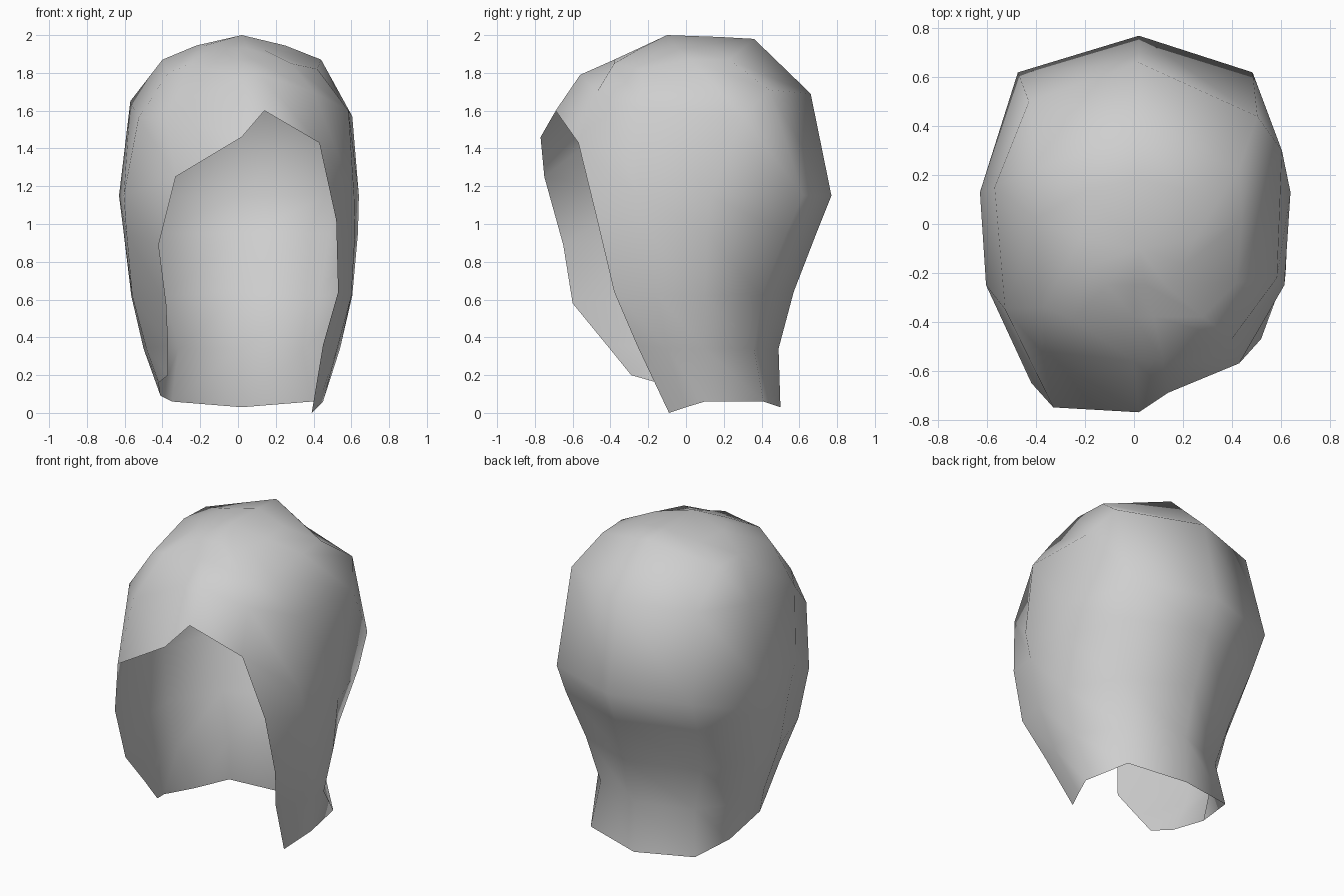
import bpy
import bmesh

cube = bpy.data.objects.get("Cube")
if cube:
    bpy.data.objects.remove(cube, do_unlink=True)

# One grey for the whole shell
grey = bpy.data.materials.new("mid_grey")
grey.use_nodes = True
colour = (0.62, 0.62, 0.62, 1.0)
grey.diffuse_color = colour
grey.node_tree.nodes["Principled BSDF"].inputs["Base Color"].default_value = colour

# Mirrored contour of each level, nape to crown:
# sideways lean, z, back (y, z), rear corner (x, y), side (x, y), temple (x, y)
levels = [
    (0.02, 0.06, (0.50, 0.03), (0.37, 0.41), (0.43, 0.10), (0.41, 0.00)),
    (0.02, 0.34, (0.49, 0.34), (0.335, 0.36), (0.52, 0.10), (0.505, -0.10)),
    (0.02, 0.62, (0.57, 0.64), (0.41, 0.40), (0.585, 0.10), (0.58, -0.15)),
    (0.015, 0.95, (0.69, 0.95), (0.47, 0.53), (0.62, 0.11), (0.605, -0.20)),
    (0.005, 1.15, (0.77, 1.15), (0.48, 0.62), (0.635, 0.13), (0.61, -0.25)),
    (0.02, 1.65, (0.66, 1.69), (0.455, 0.50), (0.59, 0.15), (0.555, -0.25)),
    (0.02, 1.87, (0.36, 1.98), (0.41, 0.23), (0.42, 0.02), (0.41, -0.23)),
    (0.015, 1.945, (0.18, 1.99), (0.21, 0.14), (0.235, -0.06), (0.19, -0.17)),
]

# Uneven front edge at each level, left and right
left_edge = [(0.39, -0.09, 0.0), (0.45, -0.26, 0.36), (0.53, -0.38, 0.64),
             (0.52, -0.47, 1.02), (0.43, -0.57, 1.43), (0.40, -0.47, 1.70),
             (0.28, -0.38, 1.85), (0.13, -0.25, 1.925)]
right_edge = [(-0.37, -0.29, 0.20), (-0.37, -0.42, 0.36), (-0.38, -0.60, 0.58),
              (-0.42, -0.65, 0.89), (-0.33, -0.75, 1.25), (-0.38, -0.52, 1.57),
              (-0.25, -0.39, 1.85), (-0.11, -0.25, 1.93)]

# Fringe points that close the upper levels across the forehead
fringe = {
    4: [(0.14, -0.69, 1.60), (0.02, -0.77, 1.46)],
    5: [(0.12, -0.56, 1.79), (0.00, -0.56, 1.77)],
    6: [(0.08, -0.38, 1.87), (0.00, -0.38, 1.87)],
    7: [(0.05, -0.25, 1.93), (0.00, -0.25, 1.93)],
}

# Places where a lock breaks the symmetry: (level, column) -> point
LEFT_CORNER, LEFT_SIDE, LEFT_TEMPLE = 1, 2, 3
RIGHT_TEMPLE, RIGHT_SIDE, RIGHT_CORNER = 8, 9, 10
uneven = {
    (0, LEFT_TEMPLE): (0.42, 0.00, 0.03),
    (0, RIGHT_TEMPLE): (-0.42, -0.15, 0.16),
    (0, RIGHT_SIDE): (-0.41, 0.14, 0.09),
    (5, LEFT_CORNER): (0.505, 0.44, 1.71),
    (5, LEFT_SIDE): (0.605, 0.30, 1.57),
    (5, LEFT_TEMPLE): (0.585, -0.22, 1.60),
    (5, RIGHT_TEMPLE): (-0.527, -0.35, 1.56),
    (5, RIGHT_CORNER): (-0.43, 0.50, 1.69),
    (6, LEFT_TEMPLE): (0.42, -0.24, 1.82),
    (6, RIGHT_TEMPLE): (-0.37, -0.34, 1.80),
    (7, LEFT_TEMPLE): (0.205, -0.17, 1.92),
}

bm = bmesh.new()
rings = []
for i, (lean, z, back, *half) in enumerate(levels):
    left = [(lean + x, y, z) for x, y in half]
    right = [(lean - x, y, z) for x, y in reversed(half)]
    front = fringe.get(i, [None, None])
    points = [(0.02, *back), *left, left_edge[i], *front, right_edge[i], *right]
    points = [uneven.get((i, j), p) for j, p in enumerate(points)]
    rings.append([bm.verts.new(p) if p else None for p in points])

# Skin between levels, leaving the face opening where there is no fringe
count = len(rings[0])
for low, high in zip(rings, rings[1:]):
    for j in range(count):
        k = (j + 1) % count
        quad = (low[j], high[j], high[k], low[k])
        if all(quad):
            bm.faces.new(quad)

# Close the crown
crown = bm.verts.new((0.02, -0.10, 2.0))
for j in range(count):
    bm.faces.new((rings[-1][j], crown, rings[-1][(j + 1) % count]))

for face in bm.faces:
    face.smooth = True

mesh = bpy.data.meshes.new("hair_shell")
bm.to_mesh(mesh)
bm.free()
mesh.materials.append(grey)
hair = bpy.data.objects.new("hair_shell", mesh)
bpy.context.collection.objects.link(hair)
